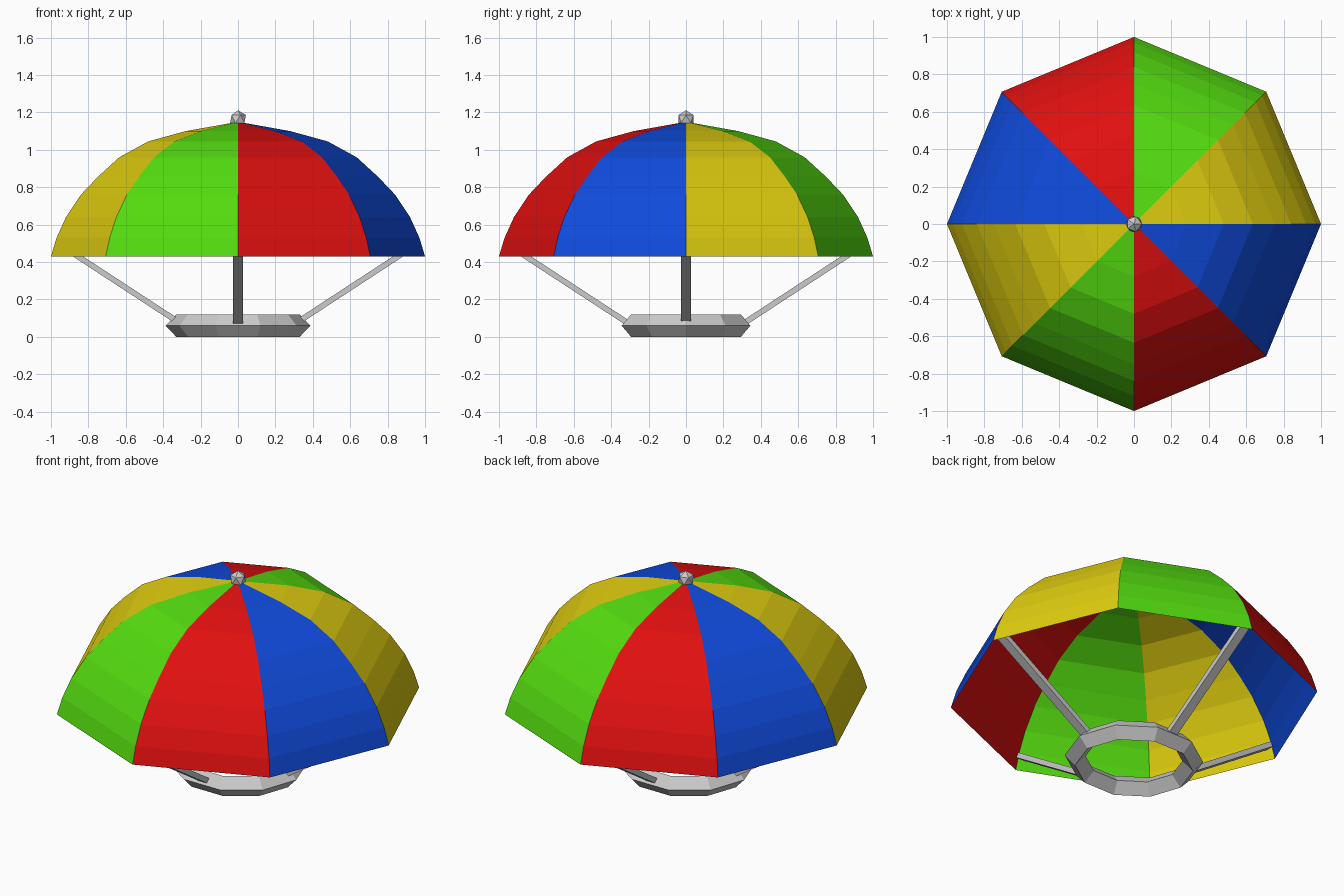
import bpy, bmesh
from math import sin, cos, pi
from mathutils import Vector, Matrix

if "Cube" in bpy.data.objects:
    bpy.data.objects.remove(bpy.data.objects["Cube"])


def finish(name, bm, mats=()):
    bmesh.ops.recalc_face_normals(bm, faces=bm.faces)
    mesh = bpy.data.meshes.new(name)
    bm.to_mesh(mesh)
    bm.free()
    for m in mats:
        mesh.materials.append(m)
    obj = bpy.data.objects.new(name, mesh)
    bpy.context.collection.objects.link(obj)
    return obj


def material(name, color):
    m = bpy.data.materials.new(name)
    m.diffuse_color = (*color, 1)
    m.use_nodes = True
    m.node_tree.nodes["Principled BSDF"].inputs["Base Color"].default_value = m.diffuse_color
    return m


# Canopy: eight flat-faced panels in four repeating colours
mats = [material("yellow", (0.75, 0.62, 0.005)),
        material("green", (0.09, 0.72, 0.005)),
        material("red", (0.75, 0.005, 0.005)),
        material("blue", (0.005, 0.07, 0.72))]
profile = [(1.0, 0.43), (0.97, 0.53), (0.92, 0.64), (0.84, 0.76),
           (0.75, 0.855), (0.635, 0.96), (0.48, 1.045), (0.28, 1.10)]
bm = bmesh.new()
rings = [[bm.verts.new((r * cos(i * pi / 4), r * sin(i * pi / 4), z)) for i in range(8)]
         for r, z in profile]
apex = bm.verts.new((0, 0, 1.15))
for i in range(8):
    j = (i + 1) % 8
    for a, b in zip(rings, rings[1:]):
        bm.faces.new((a[i], a[j], b[j], b[i])).material_index = i % 4
    bm.faces.new((rings[-1][i], rings[-1][j], apex)).material_index = i % 4
finish("canopy", bm, mats)

# Top knob
bm = bmesh.new()
bmesh.ops.create_icosphere(bm, subdivisions=1, radius=0.047,
                           matrix=Matrix.Translation((0, 0, 1.165)))
finish("top_knob", bm)

# Base ring: ten-sided with a diamond cross-section
section = [(0.387, 0.06), (0.33, 0.12), (0.27, 0.06), (0.33, 0)]
bm = bmesh.new()
loops = [[bm.verts.new((r * cos(i * pi / 5), 0.935 * r * sin(i * pi / 5), z))
          for r, z in section] for i in range(10)]
for i in range(10):
    a, b = loops[i], loops[(i + 1) % 10]
    for k in range(4):
        bm.faces.new((a[k], b[k], b[(k + 1) % 4], a[(k + 1) % 4]))
finish("base_ring", bm)

# Four struts from the ring up to the canopy corners
start, end = Vector((0.32, 0, 0.08)), Vector((0.955, 0, 0.495))
d = end - start
tilt = d.to_track_quat('X', 'Z').to_matrix().to_4x4()
for i, side in enumerate(("right", "back", "left", "front")):
    bm = bmesh.new()
    bmesh.ops.create_cube(bm, size=1)
    bmesh.ops.scale(bm, vec=(d.length, 0.055, 0.03), verts=bm.verts)
    bmesh.ops.transform(bm, verts=bm.verts, matrix=Matrix.Rotation(i * pi / 2, 4, 'Z')
                        @ Matrix.Translation((start + end) / 2) @ tilt)
    finish(side + "_strut", bm)
